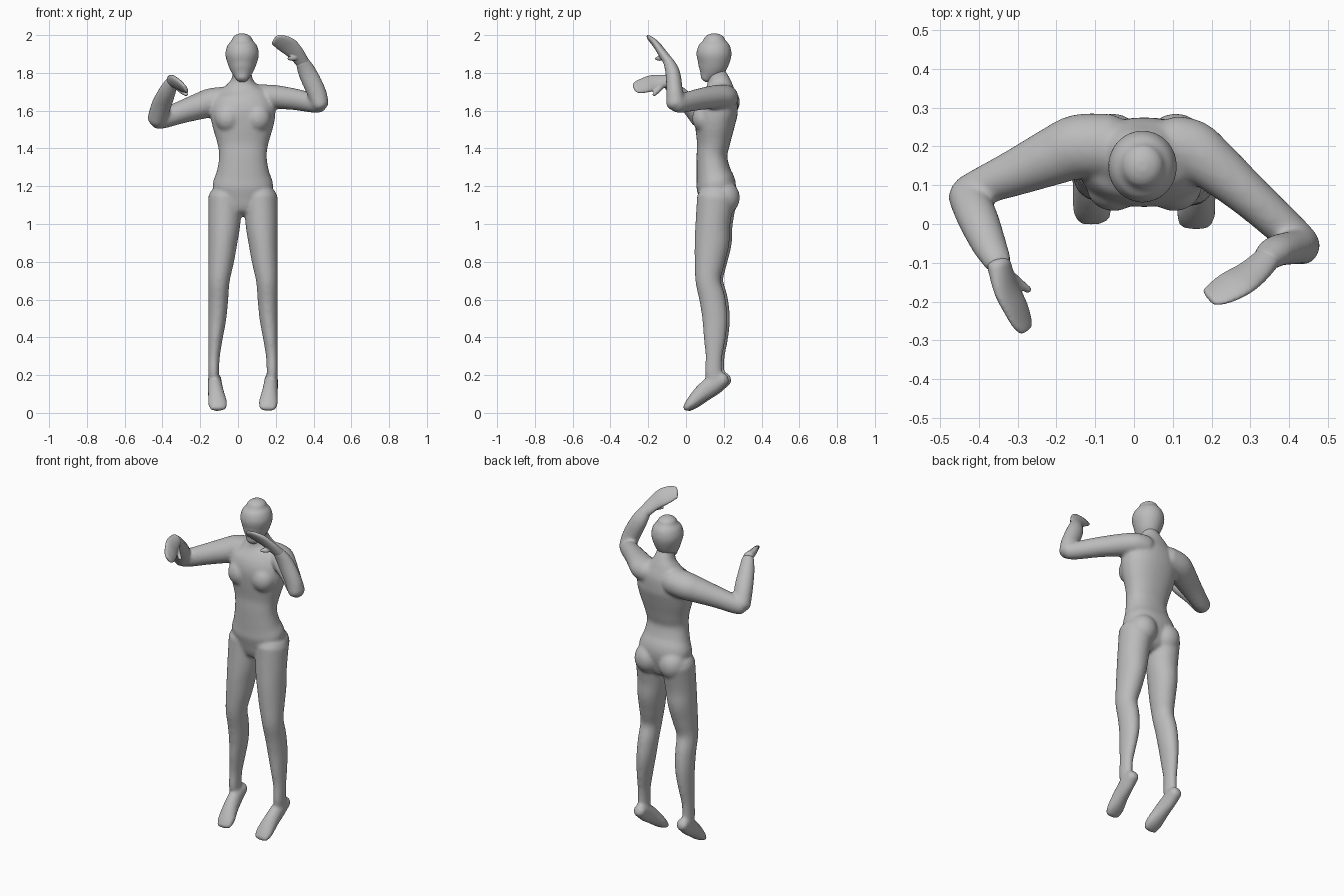
import bpy
import bmesh
import math
from mathutils import Matrix, Vector

default_cube = bpy.data.objects.get("Cube")
if default_cube:
    bpy.data.objects.remove(default_cube, do_unlink=True)

# One neutral grey for the whole figure
grey = bpy.data.materials.new("neutral_grey")
grey.use_nodes = True
colour = (0.5, 0.5, 0.5, 1)
grey.diffuse_color = colour
grey.node_tree.nodes["Principled BSDF"].inputs["Base Color"].default_value = colour

X_AXIS = Vector((1, 0, 0))
Z_AXIS = Vector((0, 0, 1))
MIDDLE = 0.026


def spline(rows, steps=5):
    """Smooth a short list of sections with a Catmull-Rom spline."""
    rows = [Vector(row) for row in rows]
    padded = [rows[0] * 2 - rows[1]] + rows + [rows[-1] * 2 - rows[-2]]
    result = []
    for before, start, end, after in zip(padded, padded[1:], padded[2:], padded[3:]):
        for step in range(steps):
            t = step / steps
            linear = (end - before) * t
            square = (before * 2 - start * 5 + end * 4 - after) * t ** 2
            cubic = (start * 3 - before - end * 3 + after) * t ** 3
            result.append(start + (linear + square + cubic) / 2)
    return result + [rows[-1]]


def loft(bm, rows, side, power=1.0, sides=32):
    """Skin elliptical sections (x, y, z, radius along side, other radius)."""
    sections = spline(rows)
    centres = [Vector(section[:3]) for section in sections]
    last = len(centres) - 1
    frames = []
    for i, section in enumerate(sections):
        tangent = (centres[min(i + 1, last)] - centres[max(i - 1, 0)]).normalized()
        frames.append((centres[i], tangent, section[3], section[4]))

    # Rounded ends
    def dome(frame, direction):
        centre, tangent, wide, deep = frame
        reach = min(wide, deep) * 0.7 * direction
        caps = []
        for angle in (30, 55, 75):
            a = math.radians(angle)
            caps.append((centre + tangent * reach * math.sin(a), tangent,
                         wide * math.cos(a), deep * math.cos(a)))
        return caps

    frames = dome(frames[0], -1)[::-1] + frames + dome(frames[-1], 1)
    rings = []
    for centre, tangent, wide, deep in frames:
        u = (side - tangent * side.dot(tangent)).normalized()
        v = tangent.cross(u)
        ring = []
        for k in range(sides):
            a = math.tau * k / sides
            c, s = math.cos(a), math.sin(a)
            c = math.copysign(abs(c) ** power, c)
            s = math.copysign(abs(s) ** power, s)
            ring.append(bm.verts.new(centre + u * c * wide + v * s * deep))
        rings.append(ring)
    for low, high in zip(rings, rings[1:]):
        for k in range(sides):
            n = (k + 1) % sides
            bm.faces.new((low[k], low[n], high[n], high[k]))
    bm.faces.new(rings[0][::-1])
    bm.faces.new(rings[-1])


def ellipsoid(bm, centre, radii):
    place = Matrix.Translation(centre) @ Matrix.Diagonal((*radii, 1))
    bmesh.ops.create_uvsphere(bm, u_segments=32, v_segments=20, radius=1, matrix=place)


def finish(name, bm, voxel, smoothing):
    """Fuse overlapping volumes into one soft skin."""
    bmesh.ops.recalc_face_normals(bm, faces=bm.faces)
    mesh = bpy.data.meshes.new(name)
    bm.to_mesh(mesh)
    bm.free()
    mesh.materials.append(grey)
    for polygon in mesh.polygons:
        polygon.use_smooth = True
    obj = bpy.data.objects.new(name, mesh)
    bpy.context.collection.objects.link(obj)
    remesh = obj.modifiers.new("fuse", "REMESH")
    remesh.mode = "VOXEL"
    remesh.voxel_size = voxel
    remesh.use_smooth_shade = True
    smooth = obj.modifiers.new("soften", "SMOOTH")
    smooth.factor = 0.5
    smooth.iterations = smoothing
    return obj


# Torso and neck
body = bmesh.new()
loft(body, [
    (MIDDLE, .16, 1.1, .12, .085), (MIDDLE, .16, 1.2, .16, .105),
    (MIDDLE, .145, 1.28, .138, .09), (MIDDLE, .137, 1.36, .126, .081),
    (MIDDLE, .145, 1.43, .136, .088), (MIDDLE, .152, 1.52, .162, .105),
    (MIDDLE, .16, 1.6, .172, .115), (MIDDLE, .175, 1.67, .15, .1),
    (.022, .178, 1.72, .1, .075), (.022, .172, 1.76, .06, .06),
    (.022, .16, 1.8, .05, .05), (.022, .155, 1.85, .05, .05),
], X_AXIS, power=0.9)

# Chest, buttocks, legs and feet, mirrored about the body's middle
for sign, shift in ((1, -.005), (-1, .008)):
    ellipsoid(body, (MIDDLE + sign * .078, .095, 1.56), (.07, .062, .075))
    ellipsoid(body, (MIDDLE + sign * .082, .2, 1.14), (.082, .085, .09))
    leg = []
    for z, y, wide, deep in (
            (1.14, .163, .09, .1), (1, .147, .085, .092), (.9, .142, .077, .092),
            (.8, .13, .068, .08), (.7, .122, .057, .067), (.6, .145, .053, .069),
            (.5, .158, .048, .067), (.4, .157, .039, .059), (.3, .153, .031, .045),
            (.22, .15, .029, .046), (.18, .16, .03, .046)):
        leg.append((MIDDLE + sign * (.184 - wide), y + shift, z, wide, deep))
    loft(body, leg, X_AXIS)
    foot = []
    for offset, y, z, wide, deep in (
            (.15, .205, .18, .036, .036), (.148, .15, .15, .038, .05),
            (.142, .09, .105, .043, .045), (.134, .035, .053, .051, .032),
            (.132, .005, .025, .045, .019)):
        foot.append((MIDDLE + sign * offset, y + shift, z, wide, deep))
    loft(body, foot, X_AXIS)

# Left arm, raised beside the head
loft(body, [
    (.1, .2, 1.67, .07, .08), (.15, .19, 1.672, .066, .078),
    (.2, .155, 1.672, .063, .069), (.3, .07, 1.66, .057, .056),
    (.4, -.02, 1.64, .051, .049), (.435, -.05, 1.636, .046, .044),
], Z_AXIS)
loft(body, [
    (.435, -.055, 1.635, .046, .05), (.415, -.06, 1.7, .051, .044),
    (.368, -.07, 1.8, .049, .039), (.338, -.095, 1.865, .036, .028),
], X_AXIS)

# Right arm, bent forward
loft(body, [
    (-.06, .2, 1.65, .078, .084), (-.14, .2, 1.642, .077, .083),
    (-.2, .178, 1.625, .071, .076), (-.3, .135, 1.592, .06, .061),
    (-.4, .095, 1.557, .052, .047), (-.435, .082, 1.55, .047, .041),
], Z_AXIS)
loft(body, [
    (-.43, .075, 1.555, .05, .05), (-.405, .02, 1.63, .053, .049),
    (-.375, -.05, 1.7, .046, .041), (-.35, -.1, 1.752, .036, .029),
], X_AXIS)
finish("body", body, 0.009, 8)

# Head, tapering to the chin
head = bmesh.new()
loft(head, [
    (.022, .108, 1.775, .036, .034), (.022, .126, 1.81, .059, .066),
    (.022, .141, 1.85, .077, .083), (.022, .148, 1.9, .089, .093),
    (.022, .15, 1.945, .078, .083), (.022, .15, 1.97, .057, .06),
], X_AXIS)
finish("head", head, 0.008, 5)

# Left hand, a flat palm with joined fingers and a thumb
left_hand = bmesh.new()
loft(left_hand, [
    (.343, -.09, 1.855, .036, .027), (.305, -.125, 1.905, .045, .023),
    (.265, -.152, 1.943, .053, .02), (.225, -.175, 1.965, .048, .015),
    (.196, -.188, 1.975, .036, .011),
], Vector((.7, -.4, .55)))
loft(left_hand, [
    (.315, -.11, 1.89, .016, .015), (.295, -.135, 1.877, .014, .013),
    (.268, -.157, 1.876, .01, .009),
], Vector((0, .8, .6)))
finish("left_hand", left_hand, 0.005, 3)

# Right hand, palm turned inward
right_hand = bmesh.new()
loft(right_hand, [
    (-.348, -.105, 1.757, .036, .028), (-.33, -.165, 1.75, .047, .021),
    (-.305, -.215, 1.735, .047, .018), (-.288, -.252, 1.724, .04, .014),
    (-.28, -.27, 1.72, .03, .011),
], Vector((.6, 0, -.78)))
loft(right_hand, [
    (-.33, -.125, 1.735, .017, .015), (-.3, -.15, 1.705, .014, .013),
    (-.272, -.17, 1.685, .01, .009),
], Vector((.7, 0, .7)))
finish("right_hand", right_hand, 0.005, 3)
